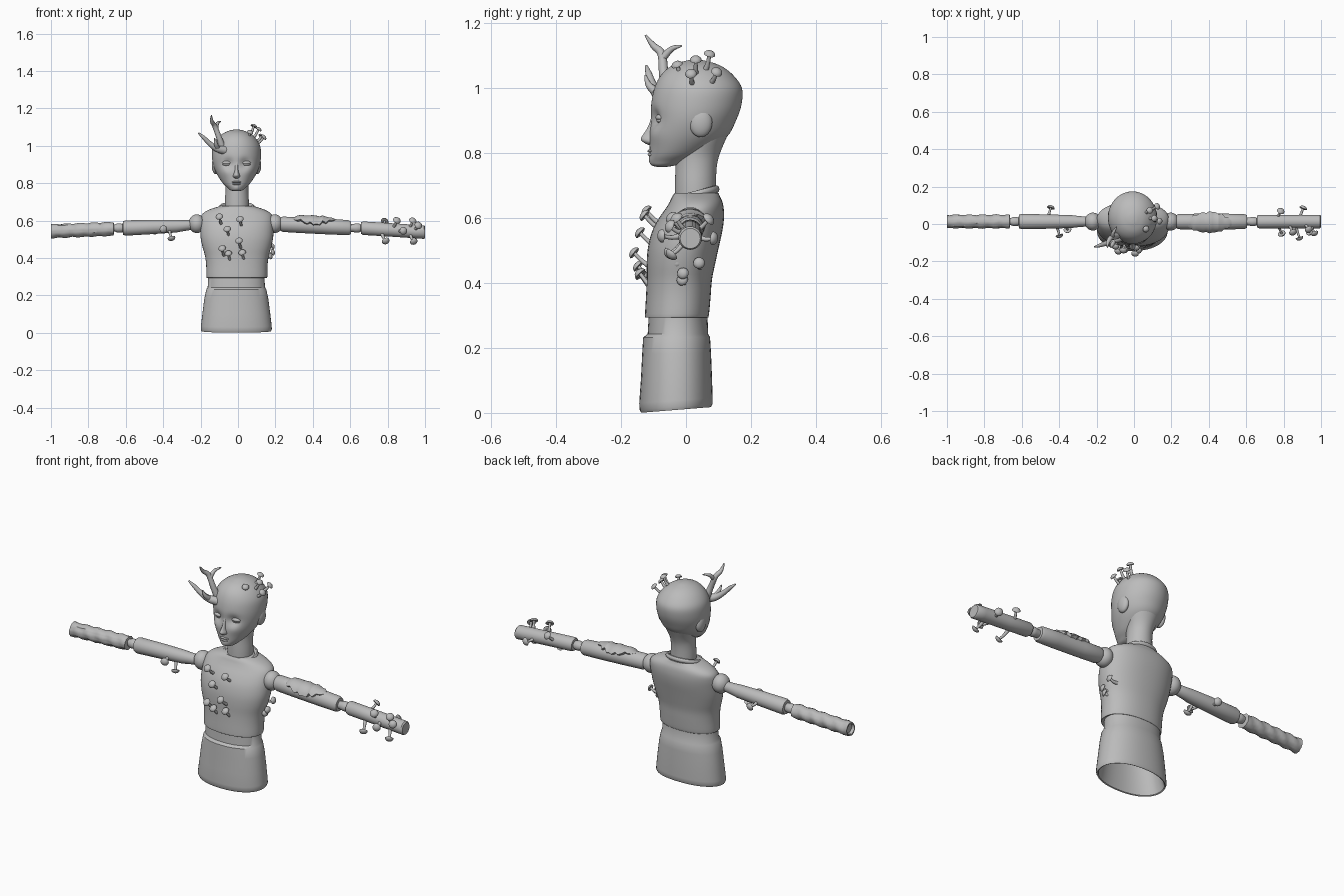
import bpy, bmesh, math, random
from mathutils import Vector

if "Cube" in bpy.data.objects:
    bpy.data.objects.remove(bpy.data.objects["Cube"])

random.seed(4)
mat = bpy.data.materials.new("plain grey")
mat.diffuse_color = (0.5, 0.5, 0.5, 1)
mat.use_nodes = True
mat.node_tree.nodes["Principled BSDF"].inputs["Base Color"].default_value = mat.diffuse_color


def finish(name, bm, angle=40):
    bmesh.ops.recalc_face_normals(bm, faces=bm.faces)
    me = bpy.data.meshes.new(name)
    bm.to_mesh(me)
    bm.free()
    ob = bpy.data.objects.new(name, me)
    bpy.context.collection.objects.link(ob)
    me.materials.append(mat)
    bpy.ops.object.select_all(action='DESELECT')
    ob.select_set(True)
    bpy.context.view_layer.objects.active = ob
    bpy.ops.object.shade_smooth_by_angle(angle=math.radians(angle))
    return ob


def spline(rows, steps):
    """Resample rows of numbers along a smooth curve."""
    out = []
    for i in range(len(rows) - 1):
        p = [rows[max(0, min(len(rows) - 1, i + k))] for k in (-1, 0, 1, 2)]
        for s in range(steps):
            t = s / steps
            out.append([0.5 * (2 * b + (c - a) * t + (2 * a - 5 * b + 4 * c - d) * t * t
                               + (3 * b - a - 3 * c + d) * t ** 3) for a, b, c, d in zip(*p)])
    return out + [list(rows[-1])]


def skin(bm, rings):
    """Join rings of points into a capped tube."""
    vs = [[bm.verts.new(p) for p in r] for r in rings]
    n = len(vs[0])
    for a, b in zip(vs, vs[1:]):
        for i in range(n):
            bm.faces.new((a[i], a[(i + 1) % n], b[(i + 1) % n], b[i]))
    bm.faces.new(vs[0])
    bm.faces.new(vs[-1])


def upright(name, rows, steps=1, seg=48, cx=0.0, power=2.0, shape=None):
    """Loft of level ovals: rows of height, front y, back y, half width."""
    rows = spline(rows, steps) if steps > 1 else rows
    rings = []
    for z, f, b, w in rows:
        ring = []
        for i in range(seg):
            a = math.tau * i / seg
            c, s = math.cos(a), math.sin(a)
            e = 2 / power
            p = Vector((cx + max(w, .001) * math.copysign(abs(c) ** e, c),
                        (f + b) / 2 + (b - f) / 2 * math.copysign(abs(s) ** e, s), z))
            ring.append(shape(p) if shape else p)
        rings.append(ring)
    bm = bmesh.new()
    skin(bm, rings)
    return finish(name, bm)


def sideways(name, rows, seg=28, y=0.013, rough=0.0):
    """Loft along x: rows of x, centre height, radius."""
    bumps = [random.uniform(-1, 1) for _ in range(seg)]
    rings = []
    for k, (x, z, r) in enumerate(rows):
        ring = []
        for i in range(seg):
            a = math.tau * i / seg
            q = r + rough * (bumps[i] * .5 + random.uniform(-.4, .4) + math.sin(k * 1.3 + a * 2))
            ring.append((x, y + q * math.cos(a), z + q * math.sin(a)))
        rings.append(ring)
    bm = bmesh.new()
    skin(bm, rings)
    return finish(name, bm)


def add_tube(bm, pts, seg=12):
    """Rows of x, y, z, radius swept into a round tube."""
    rings = []
    for i, p in enumerate(pts):
        d = Vector(pts[min(i + 1, len(pts) - 1)][:3]) - Vector(pts[max(i - 1, 0)][:3])
        q = Vector((0, 0, 1)).rotation_difference(d.normalized())
        rings.append([Vector(p[:3]) + q @ Vector((p[3] * math.cos(math.tau * k / seg),
                      p[3] * math.sin(math.tau * k / seg), 0)) for k in range(seg)])
    skin(bm, rings)


def ball(name, loc, size):
    bm = bmesh.new()
    bmesh.ops.create_uvsphere(bm, u_segments=24, v_segments=14, radius=1)
    for v in bm.verts:
        v.co = Vector([v.co[i] * size[i] + loc[i] for i in range(3)])
    return finish(name, bm)


# Hollow lower body with a tilted hem
def hem(p):
    p.z += .08 * (p.y + .145) * max(0, 1 - p.z / .25)
    return p


upright("lower_body", [(.2, -.115, .055, .135), (.03, -.13, .068, .172), (.003, -.133, .072, .18),
                       (0, -.138, .077, .186), (.01, -.143, .082, .19), (.03, -.144, .082, .189),
                       (.1, -.139, .08, .181), (.18, -.135, .077, .171), (.232, -.132, .074, .16),
                       (.243, -.118, .068, .153), (.31, -.114, .066, .150)],
        cx=-.009, power=2.2, shape=hem)

# Chest shell with shoulders
upright("chest", [(.298, -.11, .06, .15), (.293, -.124, .067, .16), (.305, -.126, .071, .163),
                  (.36, -.123, .076, .164), (.41, -.121, .08, .17), (.46, -.121, .09, .184),
                  (.51, -.117, .101, .194), (.56, -.104, .112, .196), (.6, -.083, .117, .195),
                  (.63, -.062, .116, .188), (.65, -.05, .112, .165), (.665, -.043, .105, .13),
                  (.677, -.035, .1, .09)], steps=3, cx=-.006, power=2.2)

# Neck and collar
upright("neck", [(.64, -.034, .092, .064), (.7, -.034, .092, .064), (.76, -.032, .095, .061),
                 (.8, -.03, .105, .064), (.85, -.01, .126, .078), (.9, .0, .15, .09)],
        steps=4, cx=-.006)
bm = bmesh.new()
collar = []
for i in range(49):
    a = math.tau * i / 48
    collar.append([(-.006 + (.085 + .01 * math.cos(b)) * math.cos(a),
                    .029 + (.064 + .01 * math.cos(b)) * math.sin(a),
                    .672 + .017 * math.sin(a) + .012 * math.sin(b))
                   for b in [math.tau * k / 10 for k in range(10)]])
skin(bm, collar)
bmesh.ops.delete(bm, geom=[f for f in bm.faces if len(f.verts) > 4], context='FACES_ONLY')
bmesh.ops.remove_doubles(bm, verts=bm.verts, dist=1e-4)
finish("collar", bm)


# Head with eye sockets and cheekbones
def face(p):
    if p.y < 0:
        u = abs(p.x + .008)
        def g(x, z, s): return math.exp(-((u - x) ** 2 + (p.z - z) ** 2) / (s * s))
        p.y += .017 * g(.045, .905, .026) - .006 * g(.06, .86, .03) - .005 * g(0, .775, .02)
    return p


upright("head", [(.757, -.085, -.06, .01), (.762, -.102, -.03, .032), (.775, -.109, .01, .048),
                 (.8, -.111, .06, .074), (.85, -.112, .126, .106), (.9, -.108, .154, .125),
                 (.95, -.107, .171, .131), (1.0, -.097, .172, .126), (1.04, -.077, .145, .102),
                 (1.068, -.045, .108, .068), (1.083, -.005, .065, .03), (1.087, .02, .04, .005)],
        steps=5, seg=72, cx=-.008, shape=face)
upright("nose", [(.824, -.114, -.07, .008), (.832, -.13, -.07, .018), (.843, -.139, -.07, .018),
                 (.86, -.13, -.07, .012), (.885, -.115, -.07, .010), (.925, -.103, -.07, .012)],
        steps=4, seg=24, cx=-.008)
ball("upper_lip", (-.008, -.105, .806), (.026, .014, .006))
ball("lower_lip", (-.008, -.104, .795), (.022, .014, .007))
for s, side in ((-1, "right"), (1, "left")):
    ball(side + "_upper_eyelid", (-.008 + s * .05, -.078, .909), (.027, .016, .011))
    ball(side + "_lower_eyelid", (-.008 + s * .05, -.077, .900), (.025, .014, .009))
    ball(side + "_ear", (-.008 + s * .112, .045, .895), (.02, .036, .046))

# Branching antlers
for name, paths in {
    "tall_antler": [[(-.08, -.055, .98, .02), (-.1, -.068, 1.04, .015), (-.125, -.075, 1.105, .013),
                     (-.14, -.1, 1.13, .01), (-.142, -.125, 1.163, .003)],
                    [(-.118, -.073, 1.09, .012), (-.11, -.045, 1.12, .009), (-.092, -.014, 1.13, .003)]],
    "low_antler": [[(-.07, -.07, .975, .024), (-.115, -.09, .985, .018), (-.155, -.105, 1.015, .013),
                    (-.185, -.115, 1.045, .010), (-.212, -.122, 1.068, .004)],
                   [(-.11, -.09, .985, .015), (-.118, -.115, 1.01, .01), (-.125, -.125, 1.04, .003)]],
}.items():
    bm = bmesh.new()
    for path in paths:
        add_tube(bm, spline(path, 4))
    finish(name, bm, 60)

# Shoulders and jointed arms
for s, side in ((-1, "right"), (1, "left")):
    ball(side + "_shoulder", (-.012 + s * .208, .013, .583), (.044, .048, .05))
sideways("left_upper_arm", [(.22, .582, .026), (.228, .581, .036), (.24, .58, .041), (.34, .575, .042),
                            (.5, .567, .042), (.59, .562, .04), (.603, .561, .034), (.604, .561, .02)])
sideways("right_upper_arm", [(-.24, .578, .022), (-.25, .576, .026), (-.3, .572, .03), (-.33, .57, .034),
                             (-.45, .566, .038), (-.6, .56, .041), (-.615, .56, .036), (-.617, .56, .02)])
for s, side in ((-1, "right"), (1, "left")):
    sideways(side + "_elbow", [(s * x, .56, r) for x, r in
             ((.59, .02), (.615, .021), (.63, .025), (.645, .025), (.66, .018), (.68, .018))])
sideways("left_forearm", [(.656, .56, .018), (.658, .56, .031), (.668, .559, .036), (.8, .551, .036),
                          (.95, .541, .036), (.994, .538, .036), (1.0, .537, .031)])
rows = [(-.665 - .3225 * t / 22, .555 - .012 * t / 22, .036) for t in range(23)]
sideways("right_forearm", [(-.662, .555, .02)] + rows + [(-1, .543, .036), (-1, .543, .03), (-.985, .543, .028)],
         rough=.0026)

# Torn bark raised along the top of one upper arm
bm = bmesh.new()
bark = []
for k in range(15):
    x = .285 + .235 * k / 14
    lift = .007 + .014 * math.sin(math.pi * k / 14) + random.uniform(-.004, .004)
    w = .35 + .75 * math.sin(math.pi * (k + .5) / 15) + random.uniform(-.15, .15)
    c = .576 - .04 * (x - .285)
    arc = [math.pi / 2 + .15 - w + 2 * w * i / 10 for i in range(11)]
    bark.append([(x, .013 + r * math.cos(a), c + r * math.sin(a) - .006)
                 for r, seq in ((.042 + lift, arc), (.036, arc[::-1])) for a in seq])
skin(bm, bark)
finish("torn_bark", bm, 30)


# Mushrooms: curved stem and domed cap, from base to cap
def mushroom(name, base, cap, r=.019):
    base, cap = Vector(base), Vector(cap)
    d = (cap - base).normalized()
    bm = bmesh.new()
    mid = (base + cap) / 2 - Vector((0, 0, .005))
    add_tube(bm, spline([(*base, .010), (*mid, .007), (*cap, .006)], 4), 10)
    q = Vector((0, 0, 1)).rotation_difference(d)
    outline = ((-.1, .3), (-.25, .8), (-.15, 1), (.1, .95), (.35, .75), (.52, .45), (.6, .08))
    skin(bm, [[cap + q @ Vector((r * w * math.cos(math.tau * k / 18), r * w * math.sin(math.tau * k / 18),
               r * h)) for k in range(18)] for h, w in outline])
    finish(name, bm, 50)


for cap in ((.065, -.028, 1.072), (.11, .03, 1.088), (.085, .073, 1.105), (.125, .095, 1.05), (.138, .015, 1.045)):
    base = Vector(cap) + (Vector((.01, .03, .93)) - Vector(cap)).normalized() * .055
    mushroom("head_mushroom", base, cap, .018)
for x, y, z in ((-.1, -.122, .622), (-.058, -.142, .555), (.01, -.128, .608), (-.085, -.148, .452),
                (-.052, -.14, .425), (.005, -.16, .493), (.022, -.142, .43)):
    mushroom("chest_mushroom", (x + .012, min(y + .055, -.075 - (.6 - z) * .15), z - .045), (x, y, z), .02)
for cap in ((.185, .04, .462), (.186, -.01, .43), (.165, -.03, .465), (.172, -.012, .41)):
    mushroom("side_mushroom", (.14, cap[1] * .8 + .01, cap[2] - .012), cap, .018)
for x, y, z in ((.785, .07, .597), (.85, -.045, .602), (.935, -.03, .6), (.79, -.052, .49), (.94, -.045, .487),
                (.885, -.075, .545), (.905, .085, .537), (.965, -.05, .575)):
    mushroom("forearm_mushroom", (x - .02, .013 + (y - .013) * .3, .545 + (z - .545) * .3), (x, y, z), .021)
for cap in ((-.398, -.062, .553), (-.355, -.03, .505), (-.445, .088, .545)):
    mushroom("upper_arm_mushroom", (cap[0] - .015, .013 + (cap[1] - .013) * .3, .56), cap, .021)
